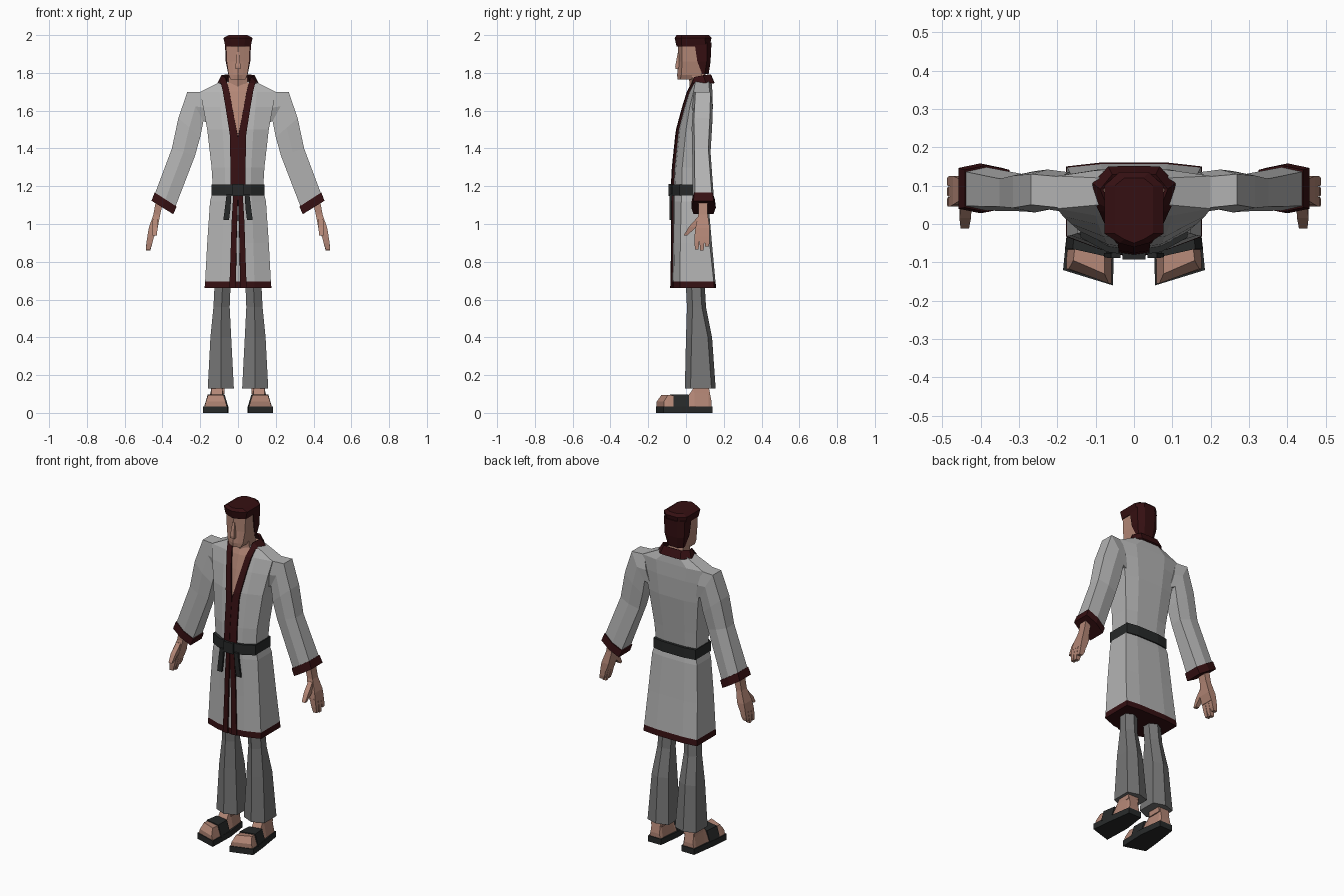
import bpy, bmesh
from mathutils import Vector

if "Cube" in bpy.data.objects:
    bpy.data.objects.remove(bpy.data.objects["Cube"])


def material(name, r, g, b):
    m = bpy.data.materials.new(name)
    m.diffuse_color = (r, g, b, 1)
    m.use_nodes = True
    m.node_tree.nodes["Principled BSDF"].inputs["Base Color"].default_value = m.diffuse_color
    return m


ROBE = material("robe_grey", .45, .45, .45)
PANTS = material("trouser_grey", .18, .18, .18)
SKIN = material("skin", .45, .24, .18)
TRIM = material("dark_red", .036, .005, .006)
BLACK = material("belt_black", .02, .022, .022)


def finish(name, bm, mats, mirror=False, rule=None, thick=0):
    """Turn a bmesh into an object; rule picks a material from a face centre."""
    if not thick:
        bmesh.ops.recalc_face_normals(bm, faces=bm.faces)
    if rule:
        for f in bm.faces:
            f.material_index = rule(f.calc_center_median())
    me = bpy.data.meshes.new(name)
    bm.to_mesh(me)
    bm.free()
    for m in mats:
        me.materials.append(m)
    ob = bpy.data.objects.new(name, me)
    bpy.context.collection.objects.link(ob)
    if thick:
        s = ob.modifiers.new("thickness", 'SOLIDIFY')
        s.thickness, s.offset = thick, 0
    if mirror:
        ob.modifiers.new("mirror", 'MIRROR')
    return ob


def loft(name, rings, mats, mirror=False, rule=None):
    """Closed solid skinned through rings of equal point count."""
    bm = bmesh.new()
    vs = [[bm.verts.new(p) for p in r] for r in rings]
    n = len(rings[0])
    for a, b in zip(vs, vs[1:]):
        for i in range(n):
            j = (i + 1) % n
            bm.faces.new((a[i], a[j], b[j], b[i]))
    bm.faces.new(vs[0])
    bm.faces.new(vs[-1])
    return finish(name, bm, mats, mirror, rule)


def strip(name, pairs, mat, thick=.008):
    """Thin mirrored ribbon between an inner and an outer edge."""
    bm = bmesh.new()
    vs = [(bm.verts.new(a), bm.verts.new(b)) for a, b in pairs]
    for (a, b), (c, d) in zip(vs, vs[1:]):
        bm.faces.new((a, b, d, c))
    return finish(name, bm, [mat], True, thick=thick)


def hull(z, yf, w, ysf, ysb, yb, bow=.01):
    """Symmetric ten-sided horizontal section."""
    h = [(0, yf), (w / 2, yf + bow), (w, ysf), (w, ysb), (w / 2, yb), (0, yb)]
    h += [(-x, y) for x, y in h[4:0:-1]]
    return [(x, y, z) for x, y in h]


def rect(z, x0, x1, y0, y1):
    return [(x0, y0, z), (x1, y0, z), (x1, y1, z), (x0, y1, z)]


def front_y(table, x, z):
    """Front surface depth of a hull loft at (x, z)."""
    def at(r):
        h = r[2] / 2
        if x <= h:
            return r[1] + .01 * x / h
        return r[1] + .01 + (r[3] - r[1] - .01) * min(1, (x - h) / h)
    rows = sorted(table)
    for a, b in zip(rows, rows[1:]):
        if z <= b[0]:
            t = (z - a[0]) / (b[0] - a[0])
            return at(a) * (1 - t) + at(b) * t
    return at(rows[-1])


def on_front(table, x, z, lift):
    return (x, front_y(table, x, z) - lift, z)


# Robe: upper body and skirt (z, front, half width, side front, side back, back)
upper = [(1.17, -.07, .132, -.02, .09, .10), (1.30, -.063, .14, -.02, .10, .115),
         (1.50, -.042, .163, 0, .12, .138), (1.62, -.012, .185, .02, .125, .142),
         (1.70, .012, .20, .04, .125, .14), (1.755, .035, .09, .05, .12, .135)]
skirt = [(1.19, -.07, .13, -.02, .095, .105), (1.12, -.07, .148, -.025, .108, .118),
         (.90, -.071, .163, -.03, .125, .137), (.695, -.075, .174, -.032, .147, .156),
         (.66, -.076, .177, -.033, .15, .16)]
loft("robe_upper", [hull(*r) for r in upper], [ROBE, SKIN],
     rule=lambda c: int(c.z > 1.75))
loft("robe_skirt", [hull(*r) for r in skirt], [ROBE, TRIM],
     rule=lambda c: int(c.z < .69))

# Bare chest, lapels with collar, and skirt edging
lapel = [(1.19, 0, .04), (1.30, 0, .04), (1.46, 0, .041), (1.50, .008, .047),
         (1.62, .031, .066), (1.70, .045, .08), (1.745, .058, .09)]
strip("chest", [(on_front(upper, 0, z, .003), on_front(upper, i + .012, z, .003))
                for z, i, o in lapel[2:]], SKIN, .004)
collar = [((.066, .045, 1.775), (.10, .06, 1.74)), ((.084, .09, 1.785), (.104, .105, 1.745)),
          ((.055, .125, 1.79), (.065, .146, 1.745)), ((0, .128, 1.79), (0, .147, 1.745))]
strip("lapel_and_collar", [(on_front(upper, i, z, .007), on_front(upper, o, z, .007))
                           for z, i, o in lapel] + collar, TRIM, .01)
edging = [(1.15, 0, .025), (1.0, .005, .034), (.90, .008, .037), (.695, .011, .044), (.662, .011, .045)]
strip("skirt_edging", [(on_front(skirt, i, z, .005), on_front(skirt, o, z, .005))
                       for z, i, o in edging], TRIM)

# Belt, knot and tails
loft("belt", [hull(z, -.083, .14, -.035, .108, .12) for z in (1.15, 1.21)], [BLACK])
loft("belt_knot", [rect(z, -.03, .03, -.092, -.07) for z in (1.148, 1.212)], [BLACK])
loft("belt_tail", [rect(1.16, .035, .06, -.088, -.075), rect(1.08, .04, .07, -.088, -.076),
                   rect(1.02, .048, .078, -.086, -.076)], [BLACK], True)


# Sleeves with cuffs: outer edge, inner edge, depth range
def sleeve_ring(xo, zo, xi, zi, y0, y1):
    xm, zm, m = (xo + xi) / 2, (zo + zi) / 2, .012
    return [(xo, y0 + m, zo), (xm, y0, zm), (xi, y0 + m, zi),
            (xi, y1 - m, zi), (xm, y1, zm), (xo, y1 - m, zo)]


sleeve = [(.19, 1.70, .15, 1.53, .03, .135), (.268, 1.70, .183, 1.545, .038, .142),
          (.316, 1.56, .20, 1.46, .03, .138), (.35, 1.40, .228, 1.36, .033, .13),
          (.438, 1.165, .33, 1.095, .035, .148)]
cuff = [(.441, 1.167, .325, 1.092, .031, .153), (.458, 1.123, .343, 1.052, .028, .158)]
loft("sleeve", [sleeve_ring(*r) for r in sleeve], [ROBE], True)
loft("cuff", [sleeve_ring(*r) for r in cuff], [TRIM], True)

# Hands: palm, fingers, thumb
palm = [(1.12, .395, .435, .065, .115), (1.05, .412, .448, .065, .115),
        (.98, .425, .472, .05, .125), (.935, .442, .48, .045, .125)]
loft("palm", [rect(*r) for r in palm], [SKIN], True)
for k in range(3):
    y, tip = .045 + .027 * k, (.865, .86, .88)[k]
    loft("finger", [rect(.945, .442, .478, y, y + .026), rect(.90, .453, .485, y, y + .025),
                    rect(tip, .464, .487, y + .003, y + .021)], [SKIN], True)
loft("thumb", [rect(1.035, .422, .45, .06, .09), rect(.985, .425, .455, .015, .055),
               rect(.94, .43, .452, -.012, .008)], [SKIN], True)

# Head, nose and neck
loft("head", [hull(*r) for r in [
    (1.765, -.045, .038, -.03, .03, .04), (1.79, -.047, .05, -.025, .08, .09),
    (1.86, -.04, .06, -.02, .10, .11), (1.96, -.042, .064, -.02, .10, .11)]], [SKIN])
loft("nose", [rect(1.82, -.014, .014, -.056, -.03), rect(1.835, -.013, .013, -.057, -.03),
              rect(1.91, -.007, .007, -.043, -.03)], [SKIN])
loft("neck", [hull(1.68, .02, .055, .04, .10, .115), hull(1.82, .015, .046, .03, .095, .10)], [SKIN])

# Hair: cap on top and block down the back
loft("hair_cap", [hull(*r) for r in [
    (1.94, -.05, .067, -.022, .105, .125), (1.985, -.06, .077, -.025, .10, .135),
    (2.0, -.05, .05, -.025, .10, .12)]], [TRIM])
loft("hair_back", [hull(*r) for r in [
    (1.795, .085, .052, .085, .10, .12), (1.86, .06, .065, .06, .11, .13),
    (1.96, .045, .069, .045, .11, .135)]], [TRIM])


# Trousers
def leg_ring(z, xi, xo, yf, yb):
    xm = (xi + xo) / 2
    return [(xi, yf + .03, z), (xm, yf, z), (xo, yf + .03, z),
            (xo, yb - .022, z), (xm, yb, z), (xi, yb - .022, z)]


loft("trouser_leg", [leg_ring(*r) for r in [
    (.90, .012, .128, 0, .11), (.66, .04, .125, 0, .10), (.56, .044, .13, .005, .106),
    (.40, .036, .146, 0, .138), (.13, .022, .16, -.006, .157)]], [PANTS], True)

# Sandals and feet
outline = [(.055, -.16), (.185, -.12), (.175, -.02), (.152, .14), (.068, .14), (.05, 0)]
loft("sandal_sole", [[(x, y, z) for x, y in outline] for z in (0, .035)], [BLACK], True)


def foot_ring(y, skew, xi, xo, zt, inset):
    """Upright section across the foot, skewed back on the outer side."""
    return [(xi, y, .03), (xo, y + skew, .03), (xo - inset, y + skew, zt), (xi + inset, y, zt)]


loft("foot", [foot_ring(*r) for r in [
    (-.155, .038, .058, .178, .06, .008), (-.13, .035, .057, .178, .095, .02),
    (-.06, .02, .056, .172, .09, .02), (.01, 0, .06, .164, .088, .022),
    (.045, 0, .064, .158, .14, .02), (.12, 0, .07, .15, .14, .012),
    (.135, 0, .074, .148, .06, .008)]], [SKIN], True)
loft("sandal_strap", [foot_ring(*r) for r in [
    (-.085, .02, .051, .18, .098, .02), (.0, .015, .053, .17, .096, .02)]], [BLACK], True)
loft("ankle", [rect(.10, .072, .145, .04, .125), rect(.2, .07, .135, .045, .115)], [SKIN], True)
